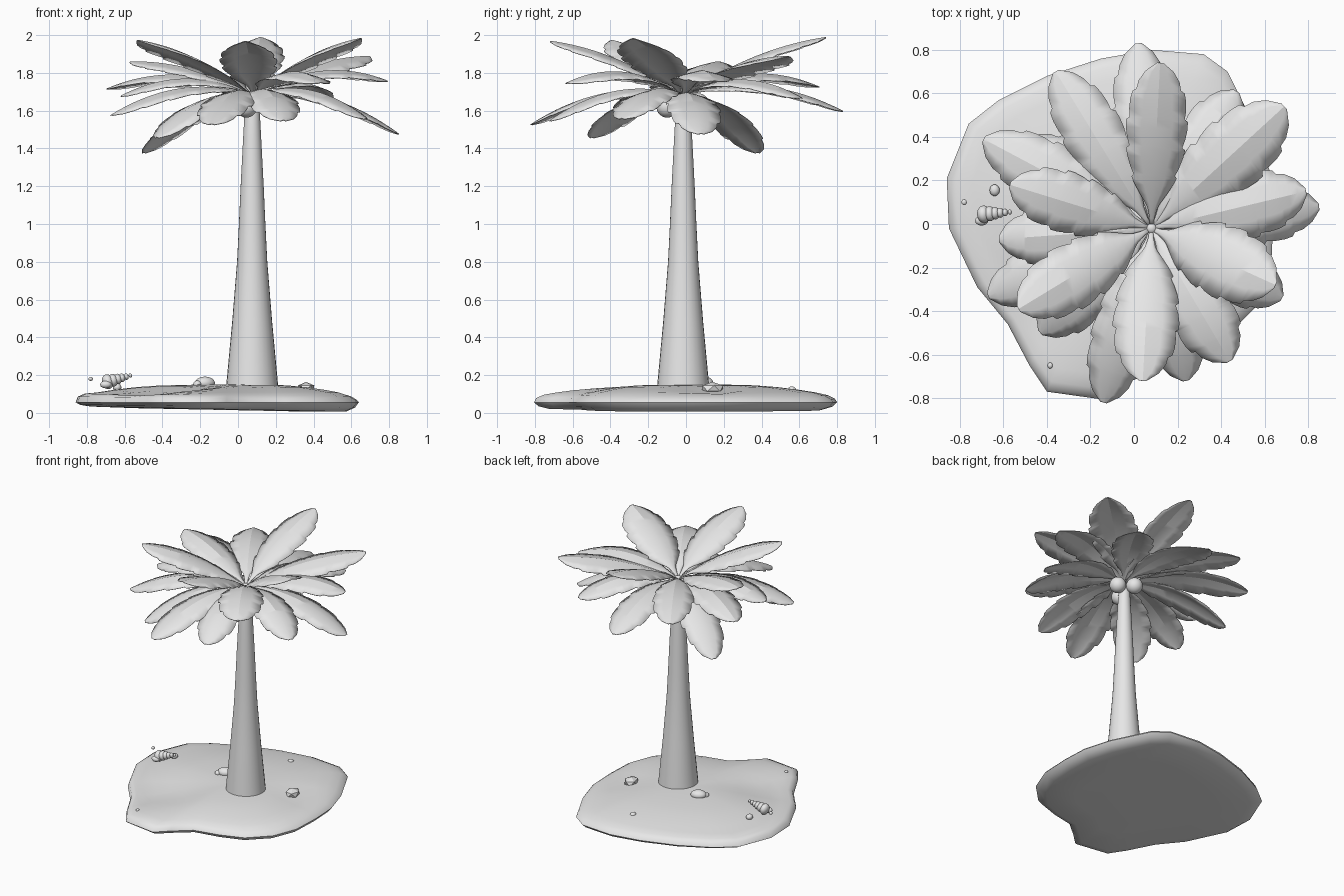
import bpy, math
from mathutils import Vector

cube = bpy.data.objects.get("Cube")
if cube:
    bpy.data.objects.remove(cube, do_unlink=True)

mat = bpy.data.materials.new("plain_grey")
mat.use_nodes = True
GREY = (0.8, 0.8, 0.8, 1)
mat.diffuse_color = GREY
mat.node_tree.nodes["Principled BSDF"].inputs["Base Color"].default_value = GREY


def finish(obj, name, angle=40):
    obj.name = name
    obj.data.materials.clear()
    obj.data.materials.append(mat)
    bpy.ops.object.select_all(action="DESELECT")
    obj.select_set(True)
    bpy.context.view_layer.objects.active = obj
    if angle:
        bpy.ops.object.shade_smooth_by_angle(angle=math.radians(angle))
    return obj


def mesh_object(name, verts, faces, angle=40):
    me = bpy.data.meshes.new(name)
    me.from_pydata(verts, [], faces)
    me.update()
    obj = bpy.data.objects.new(name, me)
    bpy.context.collection.objects.link(obj)
    return finish(obj, name, angle)


def loft(name, rings, angle=40):
    """Skin closed rings listed from bottom to top and cap both ends."""
    n = len(rings[0])
    verts = [v for ring in rings for v in ring]
    faces = [(r * n + i, r * n + (i + 1) % n, (r + 1) * n + (i + 1) % n, (r + 1) * n + i)
             for r in range(len(rings) - 1) for i in range(n)]
    faces.append(tuple(reversed(range(n))))
    faces.append(tuple(range(len(verts) - n, len(verts))))
    return mesh_object(name, verts, faces, angle)


def ball(name, loc, size, smooth=True, turn=0):
    bpy.ops.mesh.primitive_ico_sphere_add(subdivisions=3 if smooth else 1, radius=1, location=loc)
    obj = bpy.context.object
    obj.scale = size
    obj.rotation_euler = (0, 0, turn)
    return finish(obj, name, 60 if smooth else 0)


# Sand island: one outline lofted through inset rings, with a tilted underside
outline = [(-.86, .21), (-.85, -.02), (-.72, -.29), (-.58, -.46), (-.48, -.65), (-.4, -.77),
           (-.15, -.805), (-.06, -.72), (.06, -.62), (.25, -.58), (.42, -.52), (.56, -.38),
           (.63, -.2), (.64, .02), (.63, .22), (.57, .42), (.5, .56), (.43, .7), (.32, .78),
           (.08, .8), (-.15, .76), (-.4, .68), (-.62, .57), (-.76, .46)]
CX, CY = -.05, 0


def hollow(x, y, cx, cy, depth, spread):
    return depth * math.exp(-((x - cx) ** 2 + (y - cy) ** 2) / spread)


def sand_ring(scale, z, top, tilt):
    ring = []
    for px, py in outline:
        x, y = CX + (px - CX) * scale, CY + (py - CY) * scale
        dip = hollow(x, y, -.36, -.33, .04, .05) + hollow(x, y, .42, .13, .025, .015)
        ring.append((x, y, z - dip * top - tilt * x))
    return ring


sand = [(.6, .014, 0, .02), (.9, .018, 0, .02), (.97, .034, 0, .01), (1, .056, 0, 0),
        (.985, .076, 0, .012), (.94, .094, .5, .01), (.86, .108, 1, 0), (.75, .122, 1, 0),
        (.6, .137, 1, 0), (.45, .146, 1, 0), (.25, .15, 1, 0), (.05, .152, 1, 0)]
loft("sand_island", [sand_ring(*row) for row in sand], 50)

# Tapered trunk
trunk = [(.08, .142), (.15, .137), (.48, .106), (.8, .08), (1.0, .07), (1.2, .061),
         (1.45, .048), (1.6, .04), (1.67, .03)]
SIDES = 28
loft("trunk", [[(.075 + r * math.cos(a * math.tau / SIDES), -.015 + r * math.sin(a * math.tau / SIDES), z)
                for a in range(SIDES)] for z, r in trunk])

# Palm leaves: gently folded blades with broad lobes along the edges
CROWN = Vector((.08, -.02, 1.68))
WIDTHS = [(0, .008), (.1, .013), (.18, .05), (.3, .1), (.48, .132), (.66, .138),
          (.82, .118), (.93, .08), (1, .015)]


def blade_width(t):
    for (a, wa), (b, wb) in zip(WIDTHS, WIDTHS[1:]):
        if t <= b:
            return wa + (wb - wa) * (t - a) / (b - a)
    return WIDTHS[-1][1]


def leaf(name, tip, broad):
    span = Vector(tip) - CROWN
    flat = Vector((span.x, span.y, 0)).normalized()
    side = Vector((-flat.y, flat.x, 0))
    bulge = .05 if span.z > .15 else .09
    stations = [(0, 1), (.06, 1), (.12, 1)]
    lobes = 5
    for k in range(lobes):
        for part, grow in ((.06, .92), (.35, 1.0), (.7, 1.04), (.97, 1.03)):
            stations.append((.14 + .86 * (k + part) / lobes, grow))
    stations.append((1, 1))
    verts, faces = [], []
    for t, grow in stations:
        mid = CROWN + span * t + Vector((0, 0, bulge * 4 * t * (1 - t)))
        w = blade_width(t) * grow * broad
        for u in (-1, -.5, 0, .5, 1):
            droop = .27 * w * abs(u) ** 1.2
            verts.append(mid + side * (w * u) - Vector((0, 0, droop)))
    for r in range(len(stations) - 1):
        for i in range(4):
            a = r * 5 + i
            faces.append((a, a + 5, a + 6, a + 1))
    obj = mesh_object(name, verts, faces, 25)
    thick = obj.modifiers.new("thickness", "SOLIDIFY")
    thick.thickness = .004


# Tip position and breadth of each leaf
leaves = [(.02, .83, 1.6, 1), (.12, .74, 1.99, 1), (-.36, .7, 1.73, 1), (-.69, .39, 1.72, 1.05),
          (-.5, .38, 1.38, 1), (-.57, .18, 1.86, 1), (-.62, -.07, 1.68, 1),
          (-.67, -.33, 1.58, 1), (-.53, -.39, 1.975, 1.08), (-.43, -.5, 1.46, 1),
          (-.14, -.82, 1.53, 1), (.04, -.72, 1.97, 1.08), (.24, -.72, 1.55, 1),
          (.44, -.63, 1.75, 1.1), (.68, -.34, 1.56, 1), (.65, -.28, 1.985, 1.2),
          (.85, .08, 1.48, 1), (.79, .15, 1.76, 1.08), (.69, .54, 1.89, 1.2),
          (.47, .61, 1.67, 1)]
for n, (x, y, z, broad) in enumerate(leaves):
    leaf(f"palm_leaf_{n + 1}", (x, y, z), broad)
ball("crown_bud", (.08, -.02, 1.68), (.025, .025, .02))

# Coconuts under the crown
for n, loc in enumerate([(.045, -.1, 1.62), (.145, 0, 1.635), (.05, .065, 1.635)]):
    ball(f"coconut_{n + 1}", loc, (.057, .057, .057))

# Spiral seashell made of shrinking whorls
start, end = Vector((-.69, .045, .165)), Vector((-.57, .055, .198))
tilt = (end - start).to_track_quat("Z", "Y").to_euler()
for k in range(6):
    r = .04 * (1 - k / 7)
    whorl = ball(f"seashell_whorl_{k + 1}", start.lerp(end, (k / 5) ** .9), (r, r, r * .75))
    whorl.rotation_euler = tilt
ball("seashell_mouth", (-.7, .015, .15), (.03, .022, .02))

# Rocks and pebbles on the sand
ball("rock_right", (.36, .14, .13), (.05, .066, .034), False, .2)
ball("rock_left", (-.175, .1, .158), (.055, .042, .034), True, .4)
pebbles = [(-.215, .07, .152, .022), (-.64, .155, .135, .023), (-.78, .1, .18, .012),
           (-.385, -.65, .1, .012), (.05, .56, .122, .02)]
for n, (x, y, z, r) in enumerate(pebbles):
    ball(f"pebble_{n + 1}", (x, y, z), (r, r * 1.15, r * .9))
